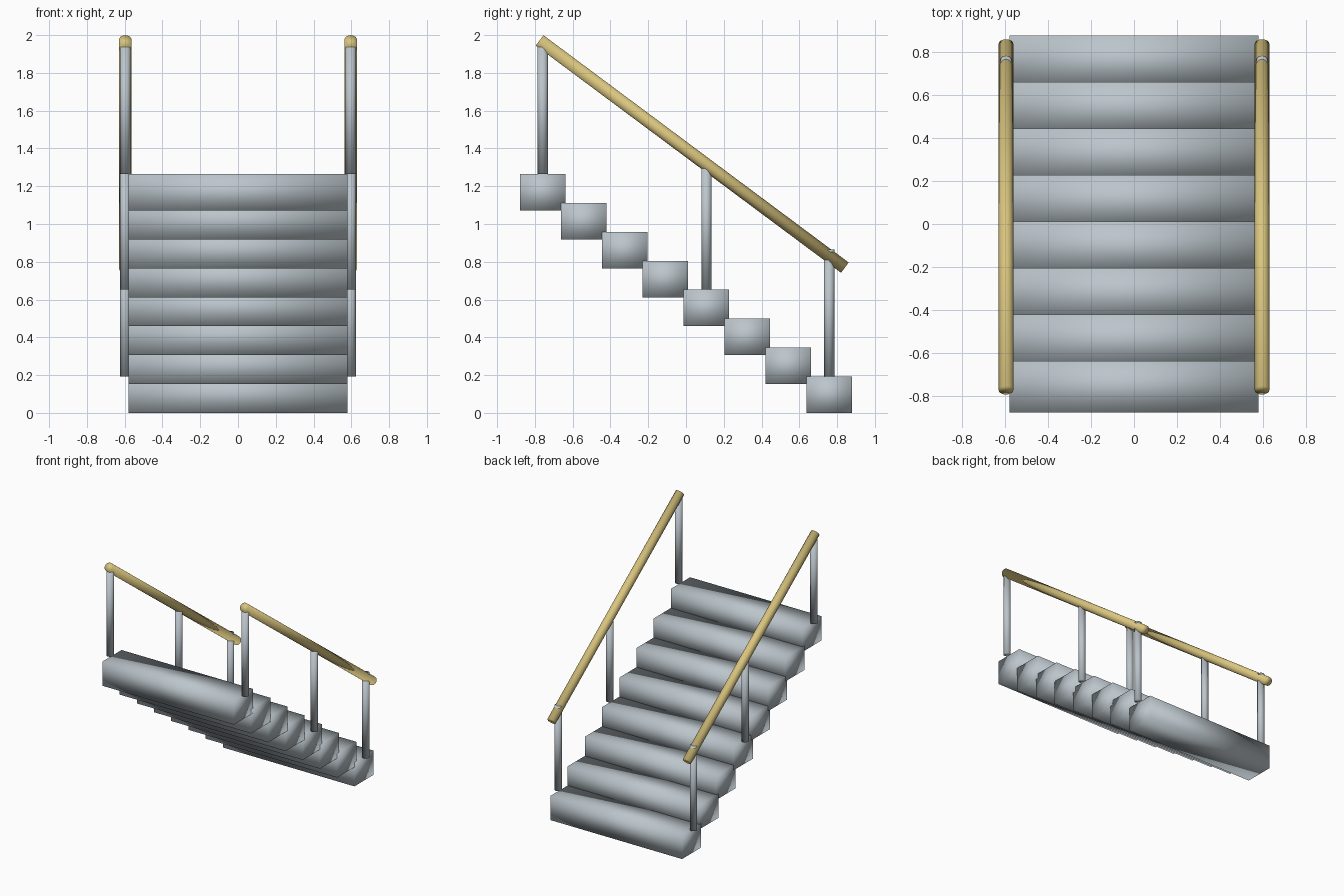
import bpy
from mathutils import Vector

if "Cube" in bpy.data.objects:
    bpy.data.objects.remove(bpy.data.objects["Cube"], do_unlink=True)


def material(name, colour):
    mat = bpy.data.materials.new(name)
    mat.use_nodes = True
    mat.diffuse_color = colour
    mat.node_tree.nodes["Principled BSDF"].inputs["Base Color"].default_value = colour
    return mat


steel = material("grey steel", (0.50, 0.56, 0.60, 1))
brass = material("pale brass", (0.70, 0.56, 0.21, 1))


def finish(name, mat):
    obj = bpy.context.object
    obj.name = name
    obj.data.materials.append(mat)
    bpy.ops.object.shade_smooth()  # soft shading runs across every edge
    return obj


def rod(name, start, end, radius, mat):
    start, end = Vector(start), Vector(end)
    axis = end - start
    bpy.ops.mesh.primitive_cylinder_add(
        vertices=32, radius=radius, depth=axis.length, location=(start + end) / 2,
        rotation=axis.to_track_quat("Z", "Y").to_euler())
    return finish(name, mat)


# Treads: eight equal blocks climbing toward the front
STEPS = 8
WIDTH, DEPTH, HEIGHT = 1.16, 0.241, 0.193
RISE, RUN, BACK = 0.153, 0.2167, 0.758


def step_y(i):
    return BACK - RUN * i


def step_top(i):
    return HEIGHT + RISE * i


for i in range(STEPS):
    bpy.ops.mesh.primitive_cube_add(
        size=1, location=(0, step_y(i), step_top(i) - HEIGHT / 2))
    step = bpy.context.object
    step.scale = (WIDTH, DEPTH, HEIGHT)
    bpy.ops.object.transform_apply(location=False, rotation=False, scale=True)
    finish(f"step_{i + 1}", steel)

# Posts and sloping handrail on each side
POST_LENGTH = 0.672
for side, sign in (("left", 1), ("right", -1)):
    x = sign * 0.597
    for label, i in (("lower", 0), ("middle", 3), ("upper", STEPS - 1)):
        y, z = step_y(i), step_top(i)
        rod(f"{side}_{label}_post", (x, y, z), (x, y, z + POST_LENGTH), 0.027, steel)
    rod(f"{side}_handrail", (x, 0.841, 0.769), (x, -0.775, 1.972), 0.034, brass)
